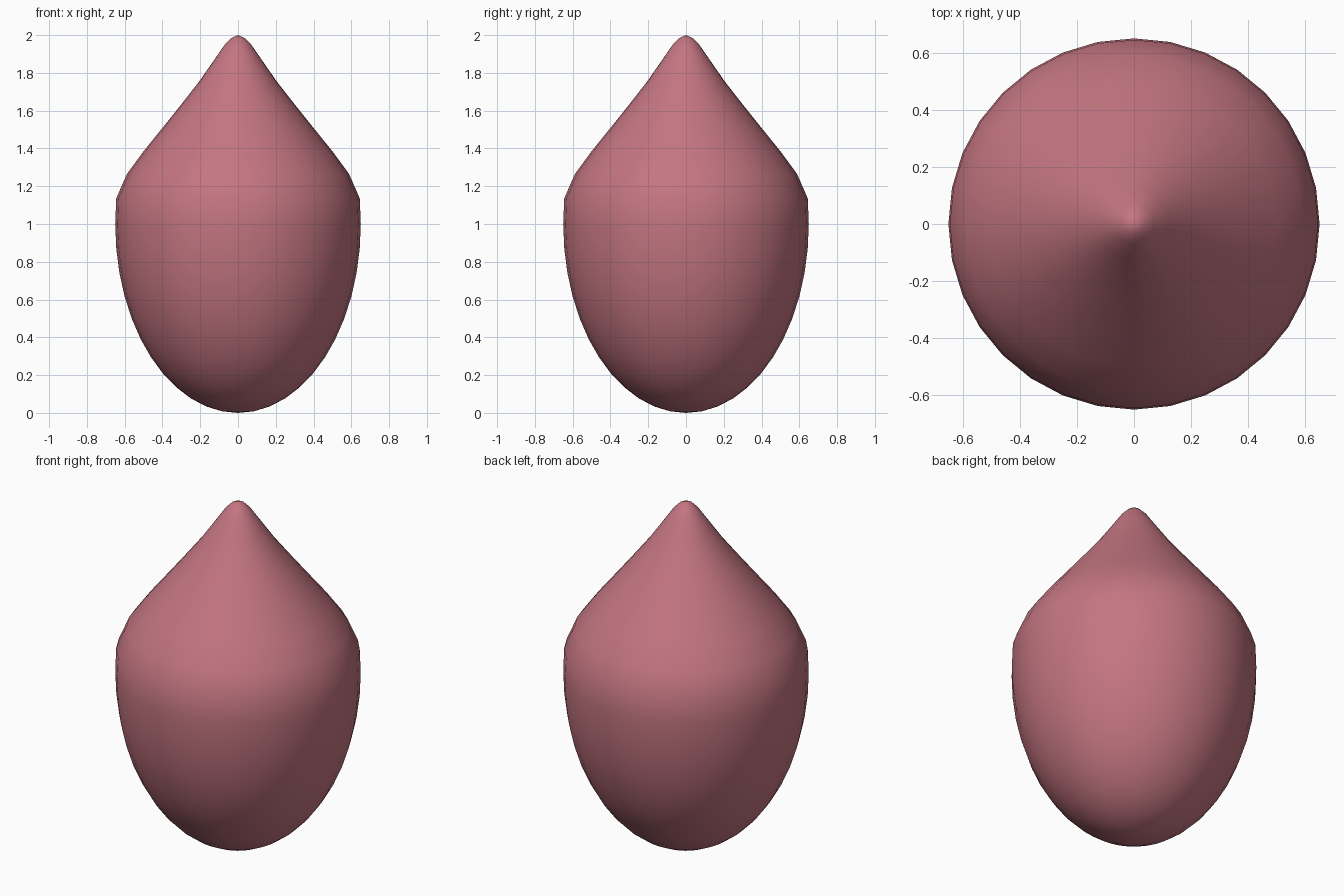
import bpy, bmesh, math
from mathutils import Matrix

cube = bpy.data.objects.get("Cube")
if cube:
    bpy.data.objects.remove(cube, do_unlink=True)

SEGMENTS = 32
RADIUS = 0.65

# Dusty rose body colour
rose = bpy.data.materials.new("dusty_rose")
rose.use_nodes = True
colour = (0.55, 0.18, 0.22, 1)
rose.diffuse_color = colour
bsdf = next(n for n in rose.node_tree.nodes if n.type == 'BSDF_PRINCIPLED')
bsdf.inputs["Base Color"].default_value = colour

# Profile: egg-shaped lower body, then shoulder, slightly hollow cone and rounded tip
profile = []
for i in range(14):
    a = math.radians(i * 7.5)
    profile.append((RADIUS * math.sin(a), 1 - math.cos(a)))
profile[13] = (RADIUS * 0.992, 1.135)
profile += [(0.588, 1.265), (0.50, 1.385), (0.395, 1.515), (0.295, 1.64),
            (0.205, 1.755), (0.125, 1.87), (0.07, 1.95), (0.035, 1.985), (0, 2)]

# Drop-shaped body, turned around the z axis
bm = bmesh.new()
verts = [bm.verts.new((r, 0, z)) for r, z in profile]
edges = [bm.edges.new(pair) for pair in zip(verts, verts[1:])]
bmesh.ops.spin(bm, geom=verts + edges, cent=(0, 0, 0), axis=(0, 0, 1),
               angle=math.tau, steps=SEGMENTS)
bmesh.ops.remove_doubles(bm, verts=bm.verts, dist=0.0005)
bmesh.ops.recalc_face_normals(bm, faces=bm.faces)
for face in bm.faces:
    face.smooth = True
mesh = bpy.data.meshes.new("drop_body")
bm.to_mesh(mesh)
bm.free()
mesh.materials.append(rose)
body = bpy.data.objects.new("drop_body", mesh)
bpy.context.collection.objects.link(body)
